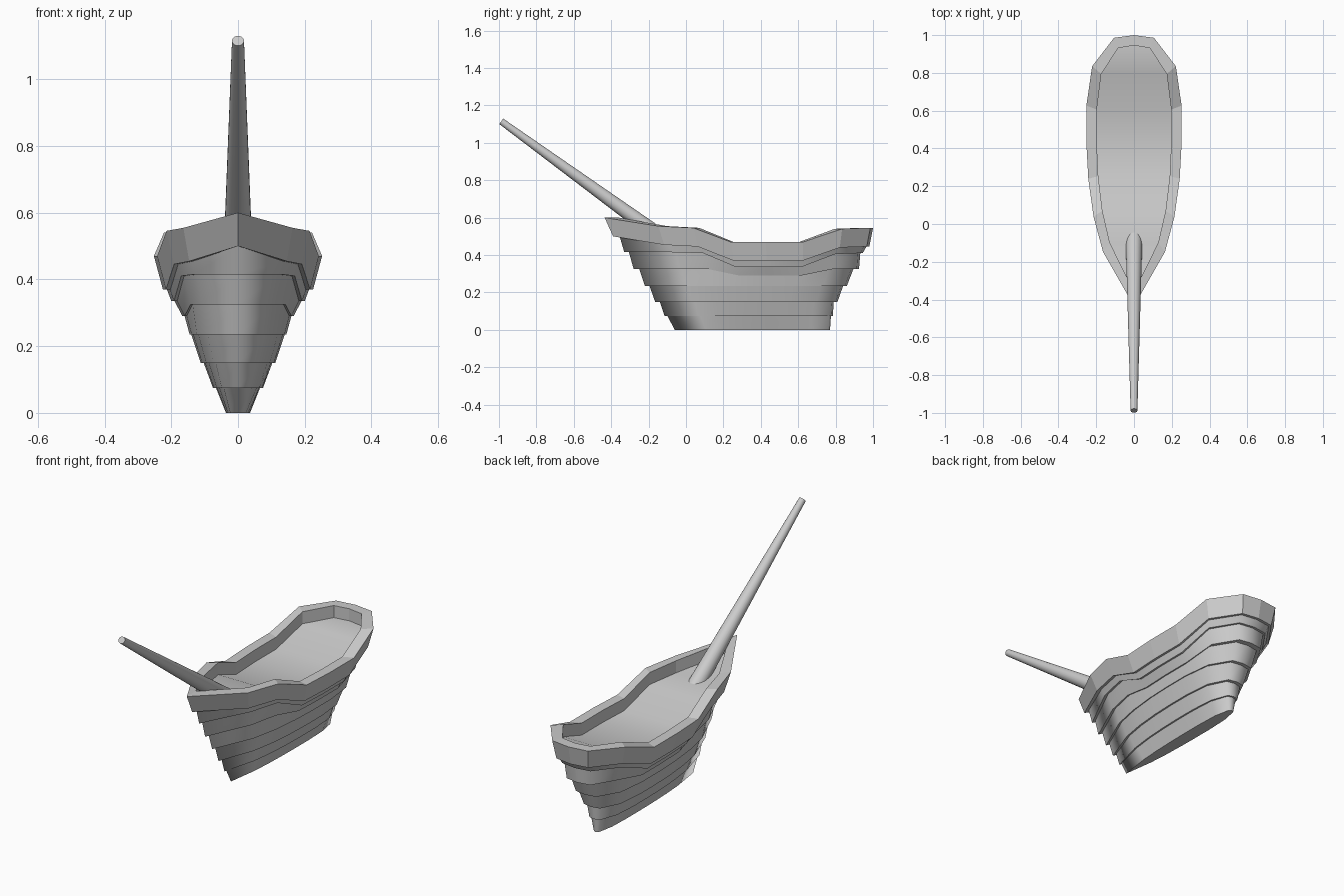
import bpy, bmesh
from mathutils import Vector

cube = bpy.data.objects.get("Cube")
if cube:
    bpy.data.objects.remove(cube)

grey = bpy.data.materials.new("plain_grey")
grey.use_nodes = True
grey.diffuse_color = (0.6, 0.6, 0.6, 1)
grey.node_tree.nodes["Principled BSDF"].inputs["Base Color"].default_value = (0.6, 0.6, 0.6, 1)

# Stations from bow to stern: (fraction of length, fraction of width, sheer rise)
STATIONS = [(0, 0, 1), (.2, .65, .65), (.33, .85, .58), (.47, .96, 0), (.6, 1, 0),
            (.74, 1, 0), (.885, .88, .54), (.99, .42, .58), (1, 0, .58)]


def ring(bm, bow, stern, width, low, rise, high=1.0):
    """Closed outline of the hull, following the sheer and capped at a height."""
    def vert(station, side):
        u, w, s = station
        return bm.verts.new((side * width * w, bow + (stern - bow) * u, min(high, low + rise * s)))
    right = [vert(s, -1) for s in STATIONS]
    left = [vert(s, 1) for s in STATIONS[1:-1]]
    return right + left[::-1]


def skin(bm, a, b, smooth=False):
    """Band of faces between two outlines."""
    n = len(a)
    for i in range(n):
        j = (i + 1) % n
        bm.faces.new((a[i], a[j], b[j], b[i])).smooth = smooth


def cap(bm, r):
    """Fill an outline with strips running across the hull."""
    n = len(r)
    bm.faces.new((r[0], r[1], r[-1])).smooth = True
    for i in range(1, len(STATIONS) - 2):
        bm.faces.new((r[i], r[i + 1], r[n - i - 1], r[n - i])).smooth = True
    k = len(STATIONS) - 1
    bm.faces.new((r[k - 1], r[k], r[k + 1])).smooth = True


def finish(bm, name):
    bmesh.ops.recalc_face_normals(bm, faces=bm.faces)
    mesh = bpy.data.meshes.new(name)
    bm.to_mesh(mesh)
    bm.free()
    obj = bpy.data.objects.new(name, mesh)
    bpy.context.collection.objects.link(obj)
    mesh.materials.append(grey)
    return obj


# Bulwark rail with the sunken deck
bm = bmesh.new()
rings = [ring(bm, -.36, .945, .197, .405, .13),
         ring(bm, -.36, .945, .197, .47, .13),
         ring(bm, -.435, 1.0, .252, .47, .13),
         ring(bm, -.39, .98, .225, .37, .13),
         ring(bm, -.35, .955, .205, .37, .13)]
for a, b in zip(rings, rings[1:]):
    skin(bm, a, b)
cap(bm, rings[0])
cap(bm, rings[-1])
for e in bm.edges:
    if len(e.link_faces) == 2 and e.link_faces[0].smooth != e.link_faces[1].smooth:
        e.smooth = False
finish(bm, "rail_and_deck")

# Overlapping strakes, each outline: bow, stern, half width, lowest z, rise, cap
edges = [(-.355, .965, .213, .37, .13, 1), (-.33, .945, .2, .335, .13, .415),
         (-.305, .932, .19, .335, .13, .415), (-.28, .925, .167, .29, .1, .325),
         (-.25, .895, .16, .29, .1, .325), (-.22, .86, .145, .235, 0, 1),
         (-.195, .84, .14, .235, 0, 1), (-.165, .81, .112, .15, 0, 1),
         (-.14, .79, .103, .15, 0, 1), (-.115, .785, .075, .075, 0, 1),
         (-.1, .775, .066, .075, 0, 1), (-.06, .77, .036, 0, 0, 1)]
bm = bmesh.new()
rings = [ring(bm, *e) for e in edges]
for i in range(len(rings) - 1):
    skin(bm, rings[i], rings[i + 1], smooth=i % 2 == 0)
cap(bm, rings[-1])
for r in rings:
    for i in range(len(r)):
        bm.edges.get((r[i], r[(i + 1) % len(r)])).smooth = False
finish(bm, "hull_strakes")

# Tapered bowsprit, leaning forward over the bow
base, tip = Vector((0, .02, .385)), Vector((0, -.988, 1.115))
bm = bmesh.new()
bmesh.ops.create_cone(bm, cap_ends=True, segments=24, radius1=.047, radius2=.018,
                      depth=(tip - base).length)
bmesh.ops.rotate(bm, verts=bm.verts,
                 matrix=Vector((0, 0, 1)).rotation_difference(tip - base).to_matrix())
bmesh.ops.translate(bm, verts=bm.verts, vec=(base + tip) / 2)
for f in bm.faces:
    f.smooth = len(f.verts) == 4
for e in bm.edges:
    e.smooth = all(f.smooth for f in e.link_faces)
finish(bm, "bowsprit")
